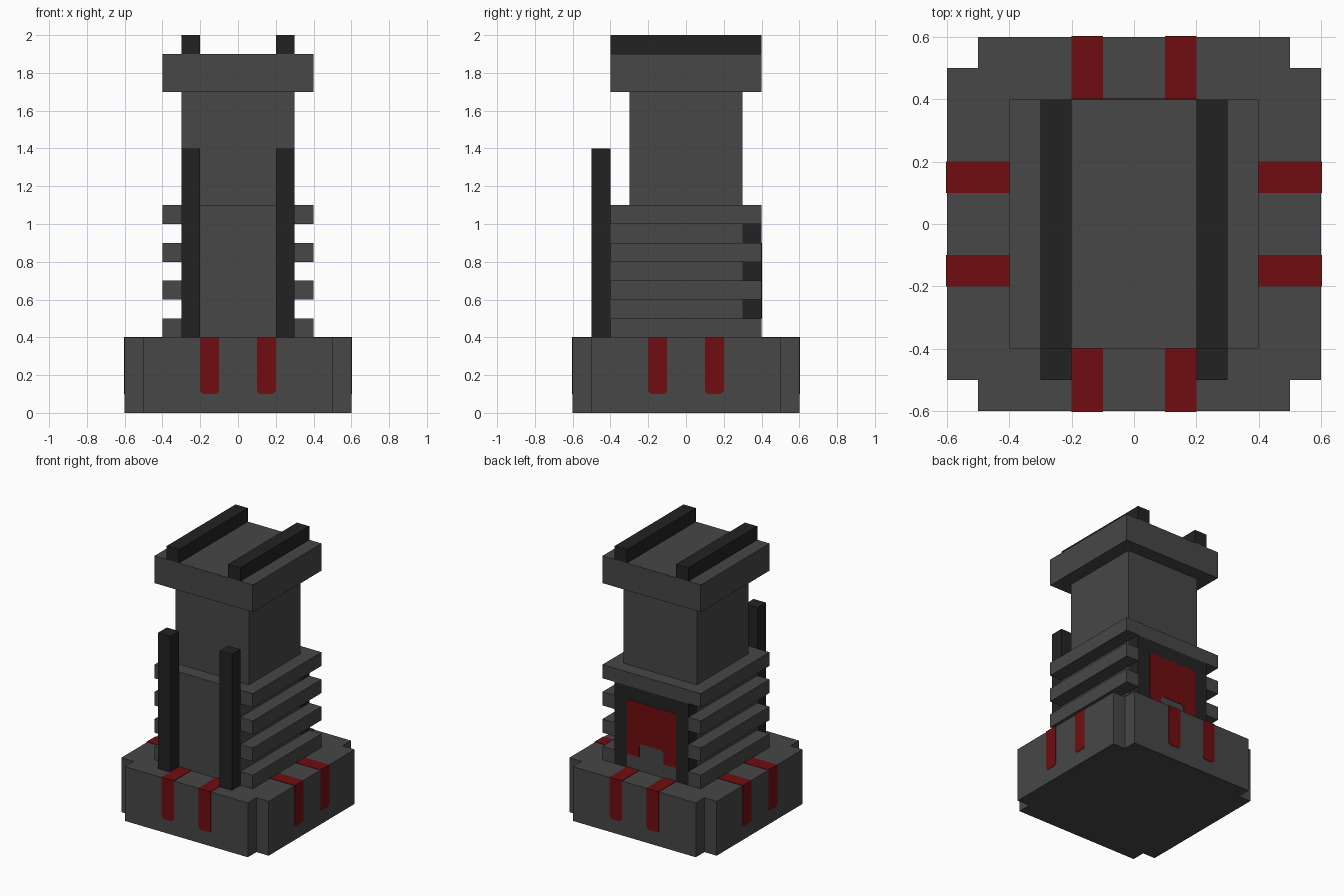
import bpy
import bmesh
import math
from mathutils import Matrix, Vector

cube = bpy.data.objects.get("Cube")
if cube:
    bpy.data.objects.remove(cube, do_unlink=True)


def material(name, rgb):
    m = bpy.data.materials.new(name)
    m.use_nodes = True
    m.diffuse_color = (*rgb, 1)
    bsdf = next(n for n in m.node_tree.nodes if n.type == 'BSDF_PRINCIPLED')
    bsdf.inputs["Base Color"].default_value = (*rgb, 1)
    return m


GREY = material("stone grey", (0.063, 0.063, 0.063))
DARK = material("charcoal", (0.0165, 0.0165, 0.0165))
RED = material("dark red", (0.162, 0.004, 0.005))

UPRIGHT = Matrix.Rotation(math.radians(90), 4, 'X')  # outline (x, y) -> (x, z)


def finish(name, bm, mat, matrix=Matrix()):
    bmesh.ops.transform(bm, matrix=matrix, verts=bm.verts)
    bmesh.ops.recalc_face_normals(bm, faces=bm.faces)
    mesh = bpy.data.meshes.new(name)
    bm.to_mesh(mesh)
    bm.free()
    mesh.materials.append(mat)
    obj = bpy.data.objects.new(name, mesh)
    bpy.context.collection.objects.link(obj)
    return obj


def box(name, x, y, z, mat, matrix=Matrix()):
    """Box from (low, high) ranges on each axis."""
    bm = bmesh.new()
    bmesh.ops.create_cube(bm, size=1)
    for v in bm.verts:
        v.co = [r[0] + (c + 0.5) * (r[1] - r[0]) for r, c in zip((x, y, z), v.co)]
    return finish(name, bm, mat, matrix)


def prism(name, outline, low, high, mat, matrix=Matrix()):
    """Flat outline extruded from low to high, then placed by matrix."""
    bm = bmesh.new()
    face = bm.faces.new([bm.verts.new((a, b, low)) for a, b in outline])
    ext = bmesh.ops.extrude_face_region(bm, geom=[face])
    top = [g for g in ext["geom"] if isinstance(g, bmesh.types.BMVert)]
    bmesh.ops.translate(bm, vec=Vector((0, 0, high - low)), verts=top)
    return finish(name, bm, mat, matrix)


# Base slab with notched corners
quarter = [(0.6, 0.5), (0.5, 0.5), (0.5, 0.6)]
outline = []
for k in range(4):
    c, s = round(math.cos(k * math.pi / 2)), round(math.sin(k * math.pi / 2))
    outline += [(c * x - s * y, s * x + c * y) for x, y in quarter]
prism("base", outline, 0, 0.4, GREY)

# Painted stripes: top plate and side plate, two on each side of the base
T = 0.003
for k, side in enumerate(("front", "left", "back", "right")):
    turn = Matrix.Rotation(k * math.pi / 2, 4, 'Z')
    for x in (-0.2, 0.1):
        box(f"{side}_stripe_top", (x, x + 0.1), (-0.6 - T, -0.4), (0.4 - T, 0.4 + T), RED, turn)
        shape = [(x, 0.4), (x, 0.115), (x + 0.015, 0.1),
                 (x + 0.085, 0.1), (x + 0.1, 0.115), (x + 0.1, 0.4)]
        prism(f"{side}_stripe_face", shape, 0.6 - T, 0.6 + T, RED, turn @ UPRIGHT)

# Lower body, collar, upper column and cap
box("lower_body", (-0.3, 0.3), (-0.4, 0.3), (0.4, 1.0), GREY)
box("collar", (-0.4, 0.4), (-0.4, 0.4), (1.0, 1.1), GREY)
box("upper_column", (-0.3, 0.3), (-0.3, 0.3), (1.1, 1.7), GREY)
box("cap", (-0.4, 0.4), (-0.4, 0.4), (1.7, 1.9), GREY)

# Side fins, front posts and top rails, mirrored left and right
for side, s in (("left", 1), ("right", -1)):
    fin_x = sorted((s * 0.3, s * 0.4))
    rail_x = sorted((s * 0.2, s * 0.3))
    for z in (0.4, 0.6, 0.8):
        box(f"{side}_fin", fin_x, (-0.4, 0.4), (z, z + 0.1), GREY)
    box(f"{side}_front_post", rail_x, (-0.5, -0.4), (0.4, 1.4), DARK)
    box(f"{side}_top_rail", rail_x, (-0.4, 0.4), (1.9, 2.0), DARK)

# Back frame, its grey infill and the red panel with a notched lower edge
frame = [(-0.3, 0.4), (-0.2, 0.4), (-0.2, 0.9), (0.2, 0.9),
         (0.2, 0.4), (0.3, 0.4), (0.3, 1.0), (-0.3, 1.0)]
prism("back_frame", frame, -0.4, -0.3, DARK, UPRIGHT)
box("back_infill", (-0.2, 0.2), (0.3, 0.4), (0.4, 0.9), GREY)
panel = [(-0.2, 0.5), (-0.1, 0.5), (-0.1, 0.58), (-0.08, 0.6), (0.08, 0.6),
         (0.1, 0.58), (0.1, 0.5), (0.2, 0.5), (0.2, 0.9), (-0.2, 0.9)]
prism("back_panel", panel, -0.4 - T, -0.4 + T, RED, UPRIGHT)
